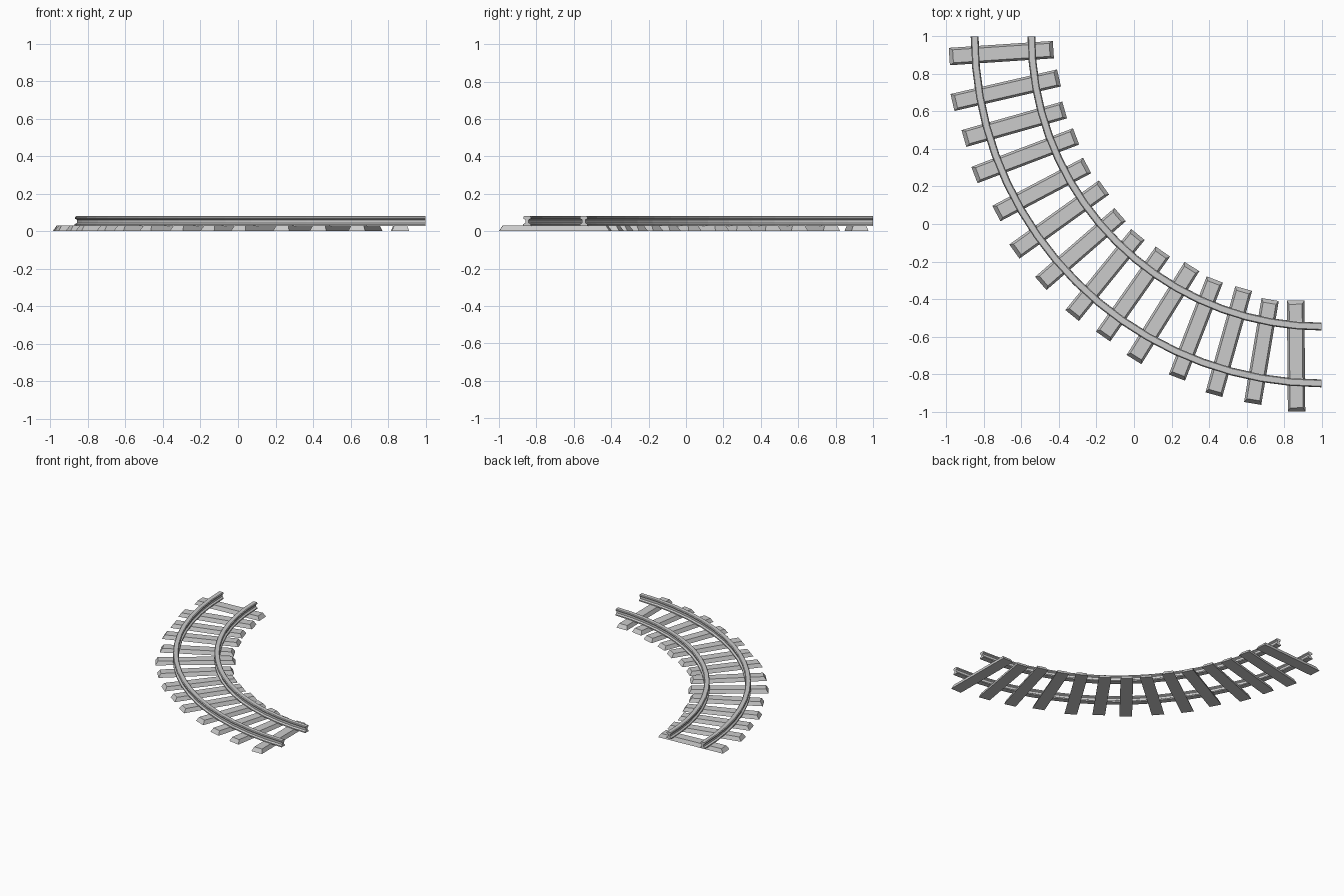
import bpy, bmesh, math
from mathutils import Vector

if "Cube" in bpy.data.objects:
    bpy.data.objects.remove(bpy.data.objects["Cube"])


def add_mesh(name, verts, faces):
    me = bpy.data.meshes.new(name)
    me.from_pydata(verts, [], faces)
    bm = bmesh.new()
    bm.from_mesh(me)
    bmesh.ops.recalc_face_normals(bm, faces=bm.faces)
    bm.to_mesh(me)
    bm.free()
    ob = bpy.data.objects.new(name, me)
    bpy.context.collection.objects.link(ob)
    return ob


# half of the rail section, foot to head: (offset from web, height)
HALF = [(.021, .028), (.021, .037), (.009, .045), (.009, .061),
        (.02, .067), (.02, .075), (.015, .08)]
SECTION = HALF + [(-x, z) for x, z in reversed(HALF)]


def rail(name, radius, steps=18):
    """Sweep the section through a quarter turn around (1, 1)."""
    n = len(SECTION)
    verts, faces = [], []
    for i in range(steps + 1):
        a = math.pi + math.pi / 2 * i / steps
        for off, z in SECTION:
            r = radius + off
            verts.append((1 + r * math.cos(a), 1 + r * math.sin(a), z))
    for i in range(steps):
        for j in range(n):
            k = (j + 1) % n
            faces.append((i*n + j, i*n + k, (i+1)*n + k, (i+1)*n + j))
    faces += [tuple(range(n)), tuple(range(steps*n, steps*n + n))]
    return add_mesh(name, verts, faces)


def sleeper(name, outer, inner, width=.093, height=.03):
    """Tapered beam between two end points."""
    a, b = Vector((*outer, 0)), Vector((*inner, 0))
    d = (b - a).normalized()
    s = Vector((-d.y, d.x, 0))
    verts = []
    for z, end, side in ((0, 0, width / 2), (height, .02, width / 2 - .012)):
        up = Vector((0, 0, z))
        p, q = a + d * end + up, b - d * end + up
        verts += [p - s * side, q - s * side, q + s * side, p + s * side]
    faces = [(3, 2, 1, 0), (4, 5, 6, 7)]
    faces += [(i, (i+1) % 4, (i+1) % 4 + 4, i + 4) for i in range(4)]
    return add_mesh(name, verts, faces)


rail("outer_rail", 1.85)
rail("inner_rail", 1.547)

# unevenly laid sleepers: outer end x, y, inner end x, y
SLEEPERS = [
    (-.985, .893, -.430, .930), (-.968, .648, -.400, .779),
    (-.907, .456, -.370, .608), (-.851, .261, -.309, .467),
    (-.734, .056, -.250, .312), (-.638, -.147, -.160, .195),
    (-.497, -.317, -.074, .050), (-.330, -.488, .021, -.056),
    (-.165, -.600, .154, -.147), (.000, -.723, .309, -.227),
    (.229, -.819, .431, -.296), (.426, -.910, .585, -.344),
    (.633, -.957, .726, -.403), (.867, -1.0, .862, -.408),
]
for i, (ox, oy, ix, iy) in enumerate(SLEEPERS):
    sleeper(f"sleeper_{i + 1}", (ox, oy), (ix, iy))
